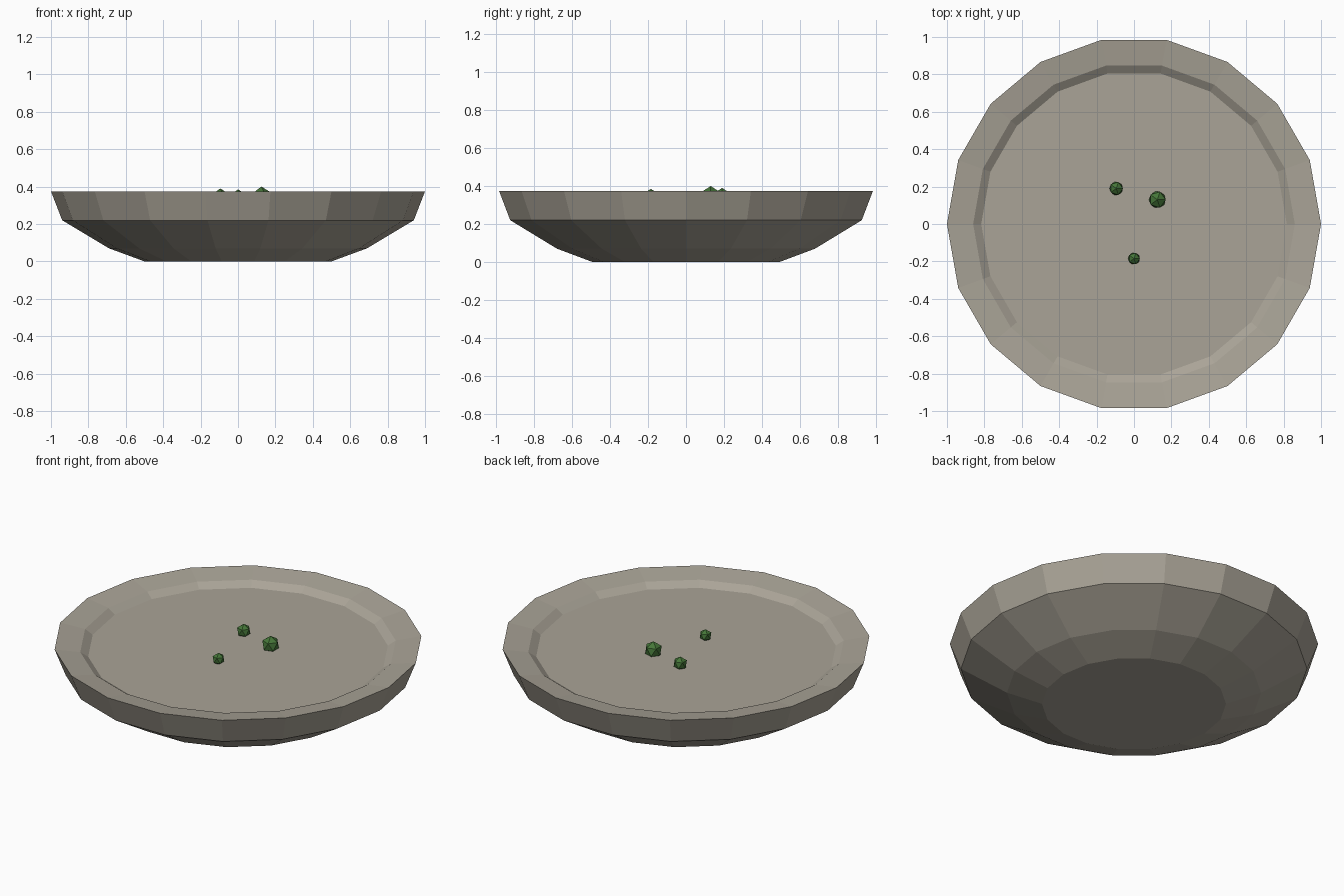
import bpy, bmesh, math

if "Cube" in bpy.data.objects:
    bpy.data.objects.remove(bpy.data.objects["Cube"])

SIDES = 18


def material(name, rgb):
    m = bpy.data.materials.new(name)
    m.diffuse_color = (*rgb, 1)
    m.use_nodes = True
    m.node_tree.nodes["Principled BSDF"].inputs["Base Color"].default_value = m.diffuse_color
    return m


def lathe(name, profile, mat):
    """Revolve (radius, z) points into a closed, flat-faced solid."""
    bm = bmesh.new()
    rings = []
    for r, z in profile:
        rings.append([bm.verts.new((r * math.cos(2 * math.pi * i / SIDES),
                                    r * math.sin(2 * math.pi * i / SIDES), z))
                      for i in range(SIDES)])
    for a, b in zip(rings, rings[1:]):
        for i in range(SIDES):
            j = (i + 1) % SIDES
            bm.faces.new((a[i], a[j], b[j], b[i]))
    bm.faces.new(rings[0][::-1])
    bm.faces.new(rings[-1])
    mesh = bpy.data.meshes.new(name)
    bm.to_mesh(mesh)
    bm.free()
    obj = bpy.data.objects.new(name, mesh)
    obj.data.materials.append(mat)
    bpy.context.collection.objects.link(obj)
    return obj


stone = material("stone", (0.40, 0.37, 0.31))
green = material("green", (0.06, 0.18, 0.04))

# Shallow dish: base, flared side, gently sloping rim, inner wall, flat floor
lathe("dish", [(0.5, 0), (0.69, 0.07), (0.94, 0.22), (1.0, 0.375),
               (0.86, 0.354), (0.817, 0.325)], stone)

# Small green pebbles half sunk into the floor
for i, (x, y, r) in enumerate([(0.125, 0.13, 0.05), (-0.095, 0.19, 0.04),
                               (0.0, -0.185, 0.035)]):
    bpy.ops.mesh.primitive_ico_sphere_add(subdivisions=1, radius=r,
                                          location=(x, y, 0.35))
    ball = bpy.context.object
    ball.name = f"green_ball_{i + 1}"
    ball.data.materials.append(green)
